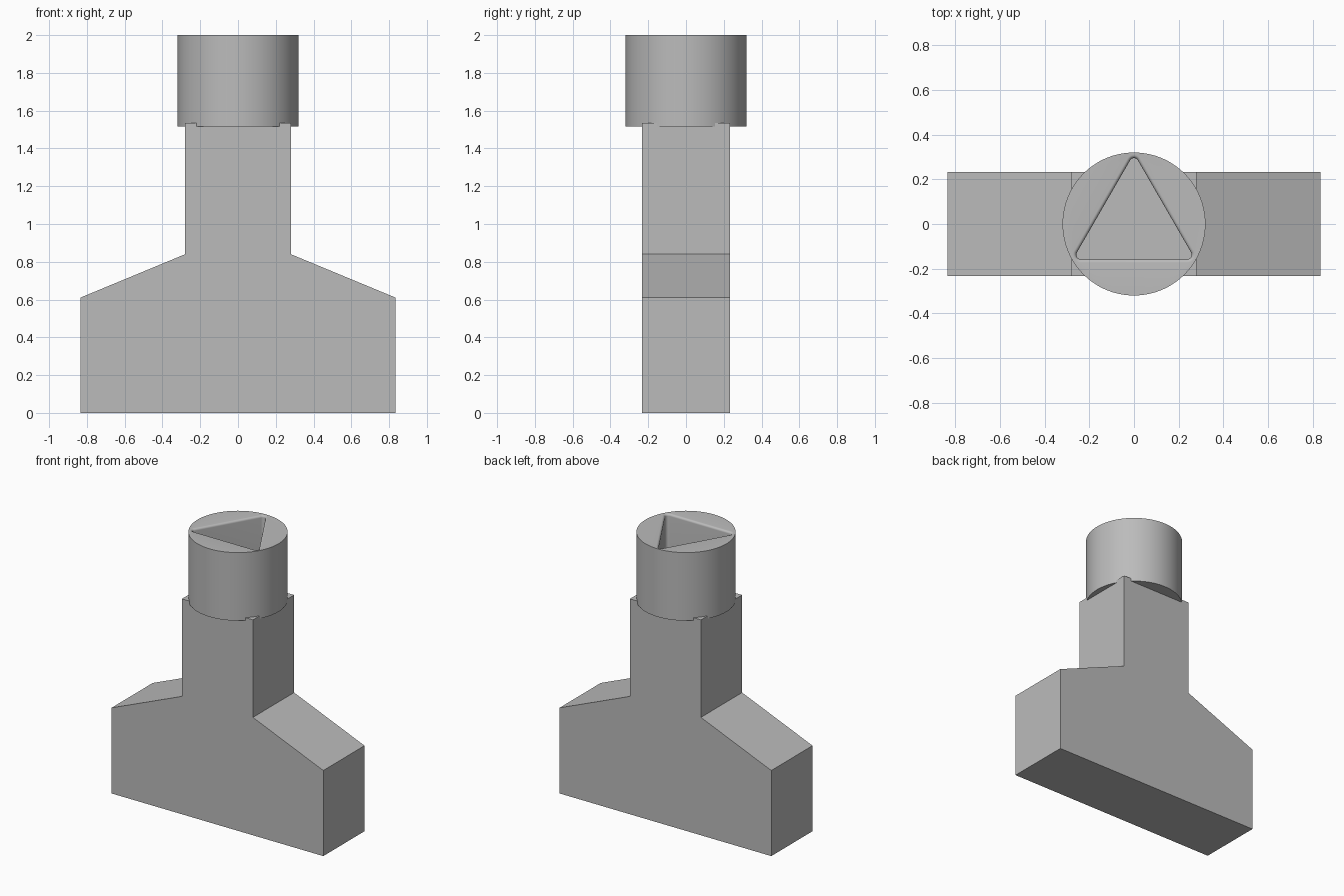
import bpy
import bmesh
from math import sin, cos, pi, radians
from mathutils import Vector

cube = bpy.data.objects.get("Cube")
if cube:
    bpy.data.objects.remove(cube, do_unlink=True)

GREY = (0.5, 0.5, 0.5, 1.0)
grey = bpy.data.materials.new("plain grey")
grey.use_nodes = True
grey.diffuse_color = GREY
grey.node_tree.nodes["Principled BSDF"].inputs["Base Color"].default_value = GREY


def make_object(name, bm):
    bmesh.ops.recalc_face_normals(bm, faces=bm.faces[:])
    mesh = bpy.data.meshes.new(name)
    bm.to_mesh(mesh)
    bm.free()
    mesh.materials.append(grey)
    obj = bpy.data.objects.new(name, mesh)
    bpy.context.collection.objects.link(obj)
    return obj


# Flat handle: half outline mirrored in x, then extruded along y
HALF_DEPTH = 0.232
half = [(0.835, 0), (0.835, 0.61), (0.28, 0.84), (0.28, 1.535)]
outline = half + [(-x, z) for x, z in reversed(half)]
bm = bmesh.new()
face = bm.faces.new([bm.verts.new((x, -HALF_DEPTH, z)) for x, z in outline])
ext = bmesh.ops.extrude_face_region(bm, geom=[face])
moved = [v for v in ext["geom"] if isinstance(v, bmesh.types.BMVert)]
bmesh.ops.translate(bm, verts=moved, vec=(0, 2 * HALF_DEPTH, 0))
make_object("handle", bm)

# Round socket head with a rounded triangular recess.
# Each ring is three arcs: corner distance d, arc radius r, height z (d = 0 is a circle).
ARC = 32


def ring(bm, d, r, z):
    verts = []
    for corner in range(3):
        mid = pi / 2 + corner * 2 * pi / 3
        for i in range(ARC):
            a = mid + ((i + 0.5) / ARC - 0.5) * 2 * pi / 3
            verts.append(bm.verts.new((d * cos(mid) + r * cos(a),
                                       d * sin(mid) + r * sin(a), z)))
    return verts


CORNER, ROUND, FILLET = 0.275, 0.02, 0.015
TOP, BOTTOM, FLOOR = 2.0, 1.515, 1.535
sections = [(0, 0.32, BOTTOM), (0, 0.32, TOP)]
for step in range(7):  # rounded rim of the recess
    a = step / 6 * pi / 2
    sections.append((CORNER, ROUND + FILLET * (1 - sin(a)), TOP - FILLET * (1 - cos(a))))
sections.append((CORNER, ROUND, FLOOR))

bm = bmesh.new()
rings = [ring(bm, *s) for s in sections]
count = 3 * ARC
for low, high in zip(rings, rings[1:]):
    for i in range(count):
        j = (i + 1) % count
        bm.faces.new((low[i], low[j], high[j], high[i]))
bm.faces.new(rings[0])
bm.faces.new(rings[-1])
head = make_object("socket_head", bm)

bpy.ops.object.select_all(action='DESELECT')
head.select_set(True)
bpy.context.view_layer.objects.active = head
bpy.ops.object.shade_smooth_by_angle(angle=radians(30))
